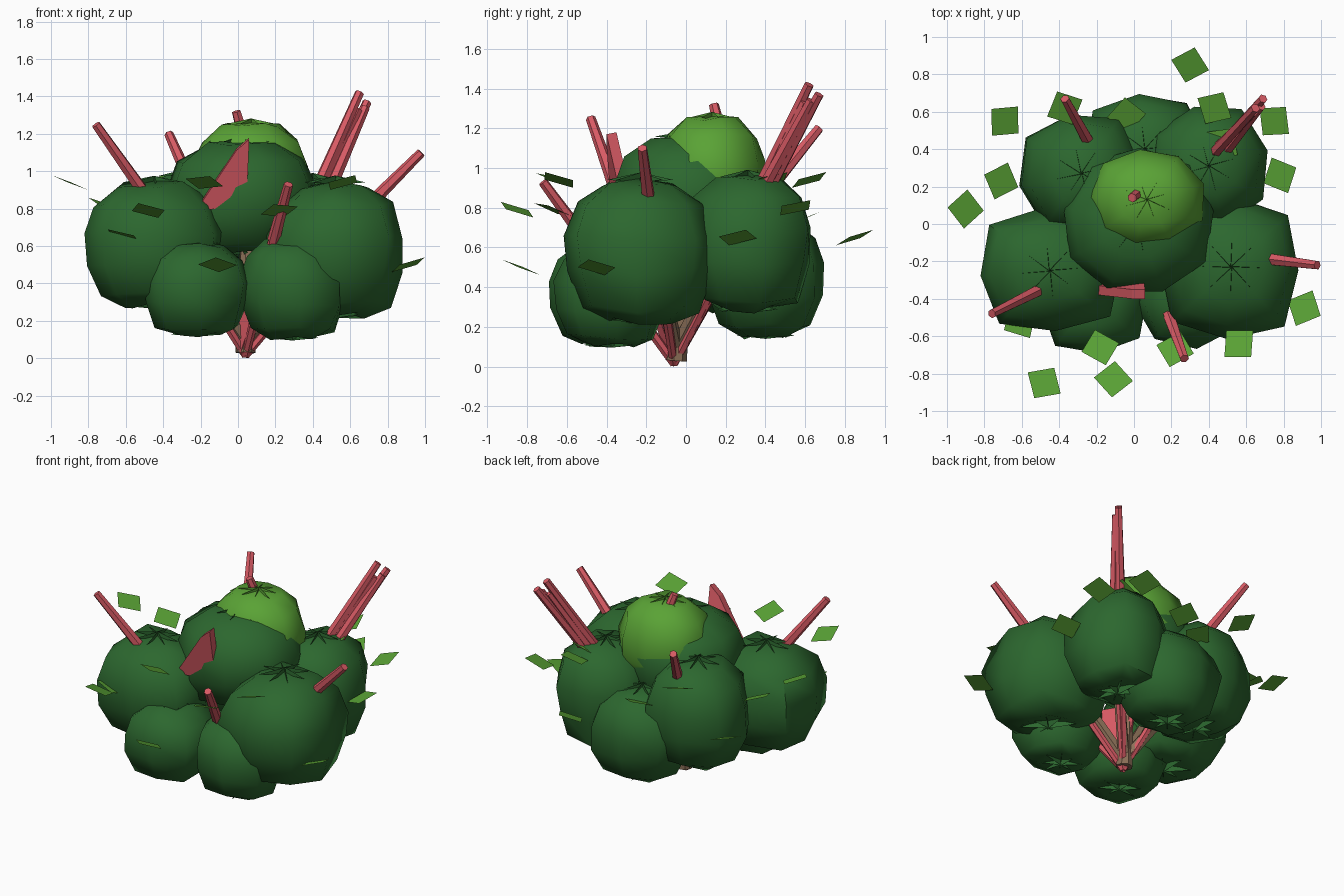
import bpy, bmesh, math, random
from mathutils import Vector, Matrix

if "Cube" in bpy.data.objects:
    bpy.data.objects.remove(bpy.data.objects["Cube"])

random.seed(4)

def material(name, rgb):
    m = bpy.data.materials.new(name)
    m.diffuse_color = (*rgb, 1)
    m.use_nodes = True
    m.node_tree.nodes["Principled BSDF"].inputs["Base Color"].default_value = m.diffuse_color
    return m

DARK = material("dark_green", (0.025, 0.136, 0.028))
LIGHT = material("light_green", (0.102, 0.365, 0.036))
RED = material("stem_red", (0.68, 0.102, 0.127))
BROWN = material("bark_brown", (0.262, 0.162, 0.098))

def finish(bm, name, mat, smooth=None):
    me = bpy.data.meshes.new(name)
    bm.to_mesh(me)
    bm.free()
    ob = bpy.data.objects.new(name, me)
    bpy.context.collection.objects.link(ob)
    me.materials.append(mat)
    if smooth:
        bpy.ops.object.select_all(action='DESELECT')
        ob.select_set(True)
        bpy.context.view_layer.objects.active = ob
        bpy.ops.object.shade_smooth_by_angle(angle=math.radians(smooth))
    return ob

# Foliage clump: boxy, slightly uneven rings with thin star-shaped fins at both poles
PROFILE = [(0.5, 0.92), (0.85, 0.62), (1.0, 0.18), (0.97, -0.3), (0.78, -0.8), (0.42, -0.95)]

def clump(name, c, r, turn=0.0, mat=DARK, box=3.0, sides=8):
    bm = bmesh.new()
    C = Vector(c)
    def vert(x, y, z):
        return bm.verts.new(C + Vector((x * r[0], y * r[1], z * r[2])))
    top, bottom = vert(0, 0, 0.98), vert(0, 0, -0.85)
    rings = []
    for rad, z in PROFILE:
        ring = []
        for i in range(sides):
            a = turn + math.tau * i / sides
            x, y = math.cos(a), math.sin(a)
            k = rad * random.uniform(0.98, 1.05) / (abs(x) ** box + abs(y) ** box) ** (1 / box)
            ring.append(vert(k * x, k * y, z + random.uniform(-0.06, 0.06)))
        rings.append(ring)
    for i in range(sides):
        j = (i + 1) % sides
        bm.faces.new((top, rings[0][i], rings[0][j]))
        for a, b in zip(rings, rings[1:]):
            bm.faces.new((a[i], b[i], b[j], a[j]))
        bm.faces.new((bottom, rings[-1][j], rings[-1][i]))
    for i in range(8):
        a = turn + math.tau * i / 8
        x, y = math.cos(a), math.sin(a)
        for rad, zc, zp, ze in ((0.45, 0.93, 1.06, 0.96), (0.5, -0.8, -1.0, -0.95)):
            w = 0.01
            bm.faces.new((vert(0, 0, zc), vert(x * rad - y * w, y * rad + x * w, ze), vert(-y * w, x * w, zp)))
    finish(bm, name, mat, 60)

clump("clump_front_left", (-0.45, -0.25, 0.61), (0.365, 0.325, 0.345), 0.08)
clump("clump_front_right", (0.52, -0.23, 0.585), (0.365, 0.37, 0.37), -0.05)
clump("clump_low_left", (-0.22, -0.41, 0.37), (0.28, 0.275, 0.255), 0.1)
clump("clump_low_right", (0.29, -0.38, 0.37), (0.285, 0.275, 0.275), 0.15, box=2.6)
clump("clump_back_right", (0.40, 0.31, 0.62), (0.31, 0.32, 0.35), 0.25, box=2.6)
clump("clump_back_left", (-0.28, 0.27, 0.63), (0.33, 0.32, 0.36), 0.2, box=2.6)
clump("clump_low_back", (0.06, 0.40, 0.45), (0.32, 0.29, 0.31), 0.1, box=2.6)
clump("clump_upper", (0.02, 0.01, 0.86), (0.40, 0.385, 0.31), 0.15, box=2.3, sides=9)
clump("clump_crown", (0.07, 0.13, 0.98), (0.305, 0.27, 0.285), 0.3, LIGHT, 2.2, 9)

# Tapered prism between two points
def rod(name, a, b, r1, r2, mat, sides=6):
    a, b = Vector(a), Vector(b)
    d = b - a
    bm = bmesh.new()
    q = d.to_track_quat('Z', 'Y').to_matrix().to_4x4()
    bmesh.ops.create_cone(bm, cap_ends=True, segments=sides, radius1=r1, radius2=r2,
                          depth=d.length, matrix=Matrix.Translation((a + b) / 2) @ q)
    finish(bm, name, mat)

# Red stems: visible tip plus an inner run down to the root
ROOT = (0.04, -0.06, 0.015)
STEMS = [((0.42, 0.37, 0.90), (0.65, 0.62, 1.42)),
         ((0.47, 0.42, 0.90), (0.69, 0.67, 1.37)),
         ((0.49, 0.39, 0.90), (0.68, 0.63, 1.34)),
         ((0.44, 0.40, 0.90), (0.64, 0.60, 1.33)),
         ((-0.25, 0.45, 0.93), (-0.37, 0.67, 1.20)),
         ((-0.52, -0.36, 0.91), (-0.76, -0.48, 1.25)),
         ((0.74, -0.19, 0.86), (0.98, -0.22, 1.10)),
         ((0.19, -0.50, 0.63), (0.27, -0.72, 0.93)),
         ((0.04, 0.18, 1.15), (-0.01, 0.14, 1.32))]
for n, (base, tip) in enumerate(STEMS):
    rod(f"stem_tip_{n}", base, tip, 0.034, 0.025, RED)
    rod(f"stem_inner_{n}", ROOT, base, 0.022, 0.03, RED)

# Broad split stems: thin extruded outlines
def plate(name, pts, thick):
    bm = bmesh.new()
    f = bm.faces.new([bm.verts.new(p) for p in pts])
    e = bmesh.ops.extrude_face_region(bm, geom=[f])
    bmesh.ops.translate(bm, vec=thick, verts=[v for v in e["geom"] if isinstance(v, bmesh.types.BMVert)])
    bmesh.ops.recalc_face_normals(bm, faces=bm.faces)
    finish(bm, name, RED)

plate("broad_stem", [(-0.23, -0.375, 0.78), (-0.12, -0.36, 0.80), (0.05, -0.345, 0.93),
                     (0.06, -0.40, 1.17), (-0.01, -0.40, 1.11)], (0, 0.05, 0.01))
plate("broad_stem_inner", [(0.04, -0.06, 0.02), (0.18, -0.2, 0.45), (-0.02, -0.03, 0.5)], (-0.03, -0.03, 0))

# Short trunk and spreading branches
rod("trunk", (0.04, -0.05, 0.03), (0.05, 0.0, 0.6), 0.055, 0.04, BROWN, 8)
for n, p in enumerate([(-0.3, -0.2, 0.6), (0.4, -0.15, 0.55), (0.33, 0.22, 0.6), (-0.2, 0.2, 0.5)]):
    rod(f"branch_{n}", (0.04, -0.05, 0.08), p, 0.04, 0.035, BROWN)

# Loose square leaves, each rising outward; last value is the twist in degrees
LEAVES = [(0.30, 0.85, 0.65, 30), (0.75, 0.55, 0.80, 5), (0.43, 0.62, 0.94, 15),
          (0.78, 0.26, 0.65, 70), (-0.37, 0.62, 0.94, 70), (-0.69, 0.55, 0.65, 3),
          (-0.71, 0.23, 0.82, 25), (-0.90, 0.08, 0.94, 40), (-0.61, -0.52, 0.65, 75),
          (-0.48, -0.85, 0.79, 12), (-0.18, -0.66, 0.94, 60), (-0.11, -0.83, 0.50, 40),
          (0.22, -0.67, 0.79, 30), (0.56, -0.64, 0.94, 88), (0.91, -0.45, 0.50, 20),
          (-0.04, 0.58, 0.74, 50), (0.47, 0.43, 0.94, 10)]
for n, (x, y, z, twist) in enumerate(LEAVES):
    bm = bmesh.new()
    out = Vector((x, y, 0)).normalized()
    tilt = Matrix.Rotation(math.radians(-22), 4, Vector((-out.y, out.x, 0)))
    bmesh.ops.create_grid(bm, x_segments=1, y_segments=1, size=0.074,
                          matrix=Matrix.Translation((x, y, z)) @ tilt @ Matrix.Rotation(math.radians(twist), 4, 'Z'))
    finish(bm, f"leaf_{n}", LIGHT)
